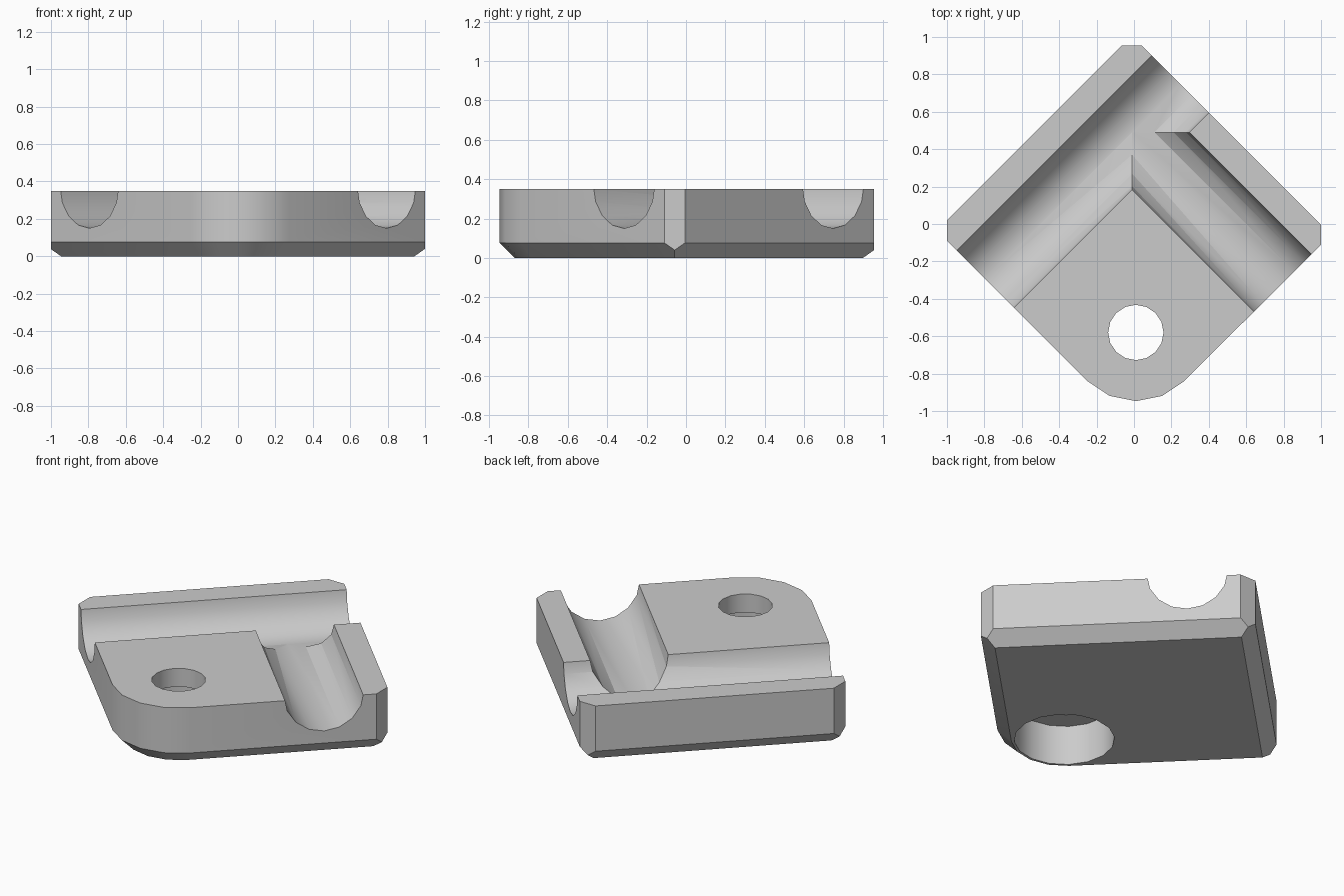
import bpy, bmesh, math
from mathutils import Vector, Matrix

if "Cube" in bpy.data.objects:
    bpy.data.objects.remove(bpy.data.objects["Cube"], do_unlink=True)

TOP, CHAMFER = 0.35, 0.077
HOLE = Vector((0.01, -0.58))
ROUND = 0.367
JOINT = Vector((-0.01, 0.49, 0.371))   # where the two channel axes meet
SIDES = 16

grey = bpy.data.materials.new("plain_grey")
grey.use_nodes = True
colour = (0.6, 0.6, 0.6, 1)
grey.diffuse_color = colour
grey.node_tree.nodes["Principled BSDF"].inputs["Base Color"].default_value = colour


def make_object(name, bm):
    bmesh.ops.recalc_face_normals(bm, faces=bm.faces)
    mesh = bpy.data.meshes.new(name)
    bm.to_mesh(mesh)
    bm.free()
    mesh.materials.append(grey)
    obj = bpy.data.objects.new(name, mesh)
    bpy.context.collection.objects.link(obj)
    return obj


def outline(inset):
    """Diamond with sharp side and back corners and a rounded front corner."""
    s = inset * math.sqrt(2)
    ne, nw, se, sw = 0.995 - s, 1.02 - s, 1.11 - s, 1.09 - s
    pts = [((ne + se) / 2, (ne - se) / 2), ((ne - nw) / 2, (ne + nw) / 2),
           (-(nw + sw) / 2, (nw - sw) / 2)]
    for i in range(5):
        a = math.radians(225 + 22.5 * i)
        r = ROUND - inset
        pts.append((HOLE.x + r * math.cos(a), HOLE.y + r * math.sin(a)))
    return pts


# Plate with a chamfered lower rim
bm = bmesh.new()
rings = [[bm.verts.new((x, y, z)) for x, y in outline(inset)]
         for inset, z in ((CHAMFER, 0), (0, CHAMFER), (0, TOP))]
for low, high in zip(rings, rings[1:]):
    for i in range(len(low)):
        j = (i + 1) % len(low)
        bm.faces.new((low[i], low[j], high[j], high[i]))
bm.faces.new(rings[0])
bm.faces.new(rings[-1])

# Trim the side and back corners flat
for point, normal in (((1, 0, 0), (1, 0, 0)), ((-1, 0, 0), (-1, 0, 0)),
                      ((0, 0.955, 0), (0, 1, 0))):
    bmesh.ops.bisect_plane(bm, geom=bm.verts[:] + bm.edges[:] + bm.faces[:],
                           plane_co=point, plane_no=normal, clear_outer=True)
    bmesh.ops.holes_fill(bm, edges=[e for e in bm.edges if e.is_boundary])
plate = make_object("corner_plate", bm)


def rod(name, start, end, radius):
    """Cylinder between two points, used as a cutter."""
    start, end = Vector(start), Vector(end)
    axis = end - start
    bm = bmesh.new()
    turn = axis.to_track_quat('Z', 'Y').to_matrix().to_4x4()
    bmesh.ops.create_cone(bm, cap_ends=True, segments=SIDES, radius1=radius,
                          radius2=radius, depth=axis.length,
                          matrix=Matrix.Translation((start + end) / 2) @ turn)
    obj = make_object(name, bm)
    obj.hide_render = True
    return obj


# Through channel, branch channel, screw hole and the wider recess below it
cutters = [
    rod("through_channel", JOINT - Vector((1, 1, 0)), JOINT + Vector((1, 1, 0)), 0.221),
    rod("branch_channel", JOINT, JOINT + Vector((1.2, -1.2, 0)), 0.221),
    rod("screw_hole", (*HOLE, -0.2), (*HOLE, 0.6), 0.148),
    rod("head_recess", (*HOLE, -0.2), (*HOLE, 0.24), 0.275),
]
bpy.context.view_layer.objects.active = plate
plate.select_set(True)
for cutter in cutters:
    mod = plate.modifiers.new(cutter.name, 'BOOLEAN')
    mod.operation, mod.solver, mod.object = 'DIFFERENCE', 'EXACT', cutter
    bpy.ops.object.modifier_apply(modifier=mod.name)
    bpy.data.objects.remove(cutter, do_unlink=True)

bpy.ops.object.shade_smooth_by_angle(angle=math.radians(30))
